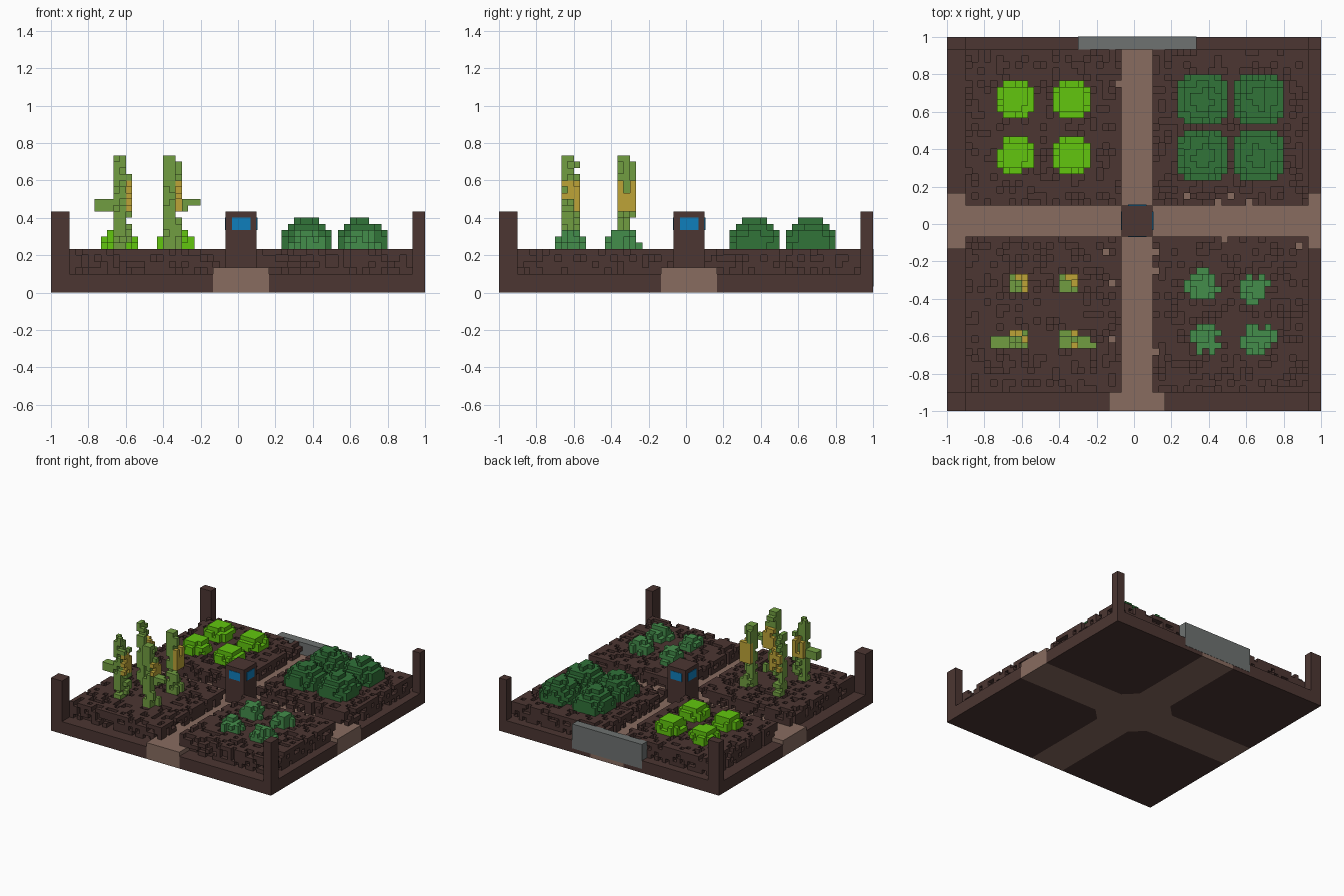
import bpy, bmesh, random

if "Cube" in bpy.data.objects:
    bpy.data.objects.remove(bpy.data.objects["Cube"])

random.seed(7)
U = 1 / 30            # one block; 60 blocks span the model


def material(name, hex_code):
    srgb = [int(hex_code[k:k + 2], 16) / 255 for k in (0, 2, 4)]
    col = [c / 12.92 if c < 0.04045 else ((c + 0.055) / 1.055) ** 2.4 for c in srgb] + [1]
    m = bpy.data.materials.new(name)
    m.use_nodes = True
    m.diffuse_color = col
    m.node_tree.nodes["Principled BSDF"].inputs["Base Color"].default_value = col
    return m


SOIL = material("soil brown", "4c3632")
PATH = material("path tan", "886c60")
LIME = material("lime green", "62c60f")
STALK = material("stalk green", "719d41")
LEAF = material("leaf green", "448d4b")
BUSH = material("bush green", "317339")
GOLD = material("corn gold", "bda437")
BLUE = material("window blue", "0f7ebc")
GREY = material("sign grey", "6e7271")


def finish(name, bm, mat):
    bmesh.ops.recalc_face_normals(bm, faces=bm.faces)
    me = bpy.data.meshes.new(name)
    bm.to_mesh(me)
    bm.free()
    me.materials.append(mat)
    ob = bpy.data.objects.new(name, me)
    bpy.context.collection.objects.link(ob)
    return ob


def prism(name, outline, height, mat):
    """Extrude an outline, in block coordinates, up from the floor."""
    bm = bmesh.new()
    face = bm.faces.new([bm.verts.new((x * U - 1, y * U - 1, 0)) for x, y in outline])
    top = bmesh.ops.extrude_face_region(bm, geom=[face], use_keep_orig=True)["geom"]
    bmesh.ops.translate(bm, vec=(0, 0, height * U),
                        verts=[g for g in top if isinstance(g, bmesh.types.BMVert)])
    return finish(name, bm, mat)


def box(name, lo, hi, mat):
    """Box between two corners in block coordinates."""
    bm = bmesh.new()
    bmesh.ops.create_cube(bm, size=1)
    for v in bm.verts:
        p = [(l + (c + 0.5) * (h - l)) * U for c, l, h in zip(v.co, lo, hi)]
        v.co = (p[0] - 1, p[1] - 1, p[2])
    return finish(name, bm, mat)


def blocks(name, cells, mat):
    """Outer skin of a set of unit blocks."""
    bm = bmesh.new()
    cells = set(cells)
    verts = {}

    def vert(p):
        if p not in verts:
            verts[p] = bm.verts.new((p[0] * U - 1, p[1] * U - 1, p[2] * U))
        return verts[p]

    for cell in cells:
        for axis in range(3):
            a, b = (axis + 1) % 3, (axis + 2) % 3
            for side in (0, 1):
                near = list(cell)
                near[axis] += 2 * side - 1
                if tuple(near) in cells:
                    continue
                ring = []
                for da, db in ((0, 0), (1, 0), (1, 1), (0, 1)):
                    p = list(cell)
                    p[axis] += side
                    p[a] += da
                    p[b] += db
                    ring.append(vert(tuple(p)))
                bm.faces.new(ring if side else ring[::-1])
    me = bpy.data.meshes.new(name)
    bm.to_mesh(me)
    bm.free()
    me.materials.append(mat)
    ob = bpy.data.objects.new(name, me)
    bpy.context.collection.objects.link(ob)


# Ground: four soil slabs around a crossing path with cut inner corners
C = 3
cross = []
for n, (ox, oy, ix, iy) in enumerate(((60, 60, 35, 35), (0, 60, 26, 35),
                                      (0, 0, 26, 26), (60, 0, 35, 26))):
    dx, dy = (C if ox else -C), (C if oy else -C)
    edge = [(ox, iy), (ix + dx, iy), (ix, iy + dy), (ix, oy)]
    prism(f"soil_slab_{n + 1}", edge + [(ox, oy)], 3, SOIL)
    cross += edge if n % 2 == 0 else edge[::-1]
prism("path", cross, 4, PATH)

# Loose soil on the four beds
blocks("loose_soil", [
    (i, j, k) for i in range(3, 58) for j in range(3, 58) for k in range(3, 7)
    if not (28 <= i <= 32 or 28 <= j <= 32)
    and not (k == 3 and (26 <= i <= 34 or 26 <= j <= 34))
    and random.random() < 0.7], SOIL)

# Corner posts
for x0, x1, sx in ((0, 3, "right"), (58, 60, "left")):
    for y0, y1, sy in ((0, 3, "front"), (58, 60, "back")):
        box(f"{sy}_{sx}_post", (x0, y0, 3), (x1, y1, 13), SOIL)

# Centre post with a window on each side
box("centre_post", (28, 28, 4), (33, 33, 13), SOIL)
E = 0.1
box("window_front_back", (29, 28 - E, 10), (32, 33 + E, 12), BLUE)
box("window_left_right", (28 - E, 29, 10), (33 + E, 32, 12), BLUE)

# Grey sign on the back edge
box("back_sign", (21, 58, 1), (40, 60.05, 7), GREY)


def dome(name, cx, cy, radii, mat, rough):
    """Stack of block discs, ragged on the rim."""
    cells = []
    for k, r in enumerate(radii):
        n = int(r) + 2
        for i in range(int(cx) - n, int(cx) + n):
            for j in range(int(cy) - n, int(cy) + n):
                d = ((i + 0.5 - cx) ** 2 + (j + 0.5 - cy) ** 2) ** 0.5
                if d < r - 0.7 or (d < r and random.random() > rough):
                    cells.append((i, j, 7 + k))
    blocks(name, cells, mat)


# Lime lettuces, back right bed
for n, (x, y) in enumerate(((11, 50), (20, 50), (11, 41), (20, 41))):
    dome(f"lettuce_{n + 1}", x, y, (3.4, 3.2, 2.4), LIME, 0.3)

# Dark bushes, back left bed
for n, (x, y) in enumerate(((41, 50), (50, 50), (41, 41), (50, 41))):
    dome(f"bush_{n + 1}", x, y, (4.5, 4.4, 4.1, 3.3, 2.1), BUSH, 0.25)

# Small seedlings, front left bed
for n, (x, y) in enumerate(((41, 20), (49.5, 19.5), (41.5, 11.5), (50, 11.5))):
    dome(f"seedling_{n + 1}", x, y, (2.7, 2.4, 1.7), LEAF, 0.4)

# Corn, front right bed: ragged stalk, gold cob on one side, optional leaf
for n, (x, y, leaf) in enumerate(((10, 19, 0), (18, 19, 0), (10, 10, -1), (18, 10, 1))):
    stalk, cob = set(), set()
    for k in range(7, 22):
        for i in range(3):
            for j in range(3):
                inside = i < 2 and j < 2
                if 13 <= k < 18 and (i == 2 or j == 2):
                    if random.random() < 0.75:
                        cob.add((x + i, y + j, k))
                elif random.random() < (0.8 if inside else 0.22 if k < 21 else 0):
                    stalk.add((x + i, y + j, k))
        stalk.add((x, y + 1, k))
    for s in range(1, 4):
        if leaf:
            lx = x - s if leaf < 0 else x + 1 + s
            stalk |= {(lx, y + j, k) for j in (0, 1) for k in (13, 14)
                      if leaf < 0 or s < 3 or k == 14}
    if leaf > 0:
        stalk |= {(x + 4, y + j, 14) for j in (0, 1)} | {(x + 5, y, 14)}
    blocks(f"corn_stalk_{n + 1}", stalk - cob, STALK)
    blocks(f"corn_cob_{n + 1}", cob - stalk, GOLD)
